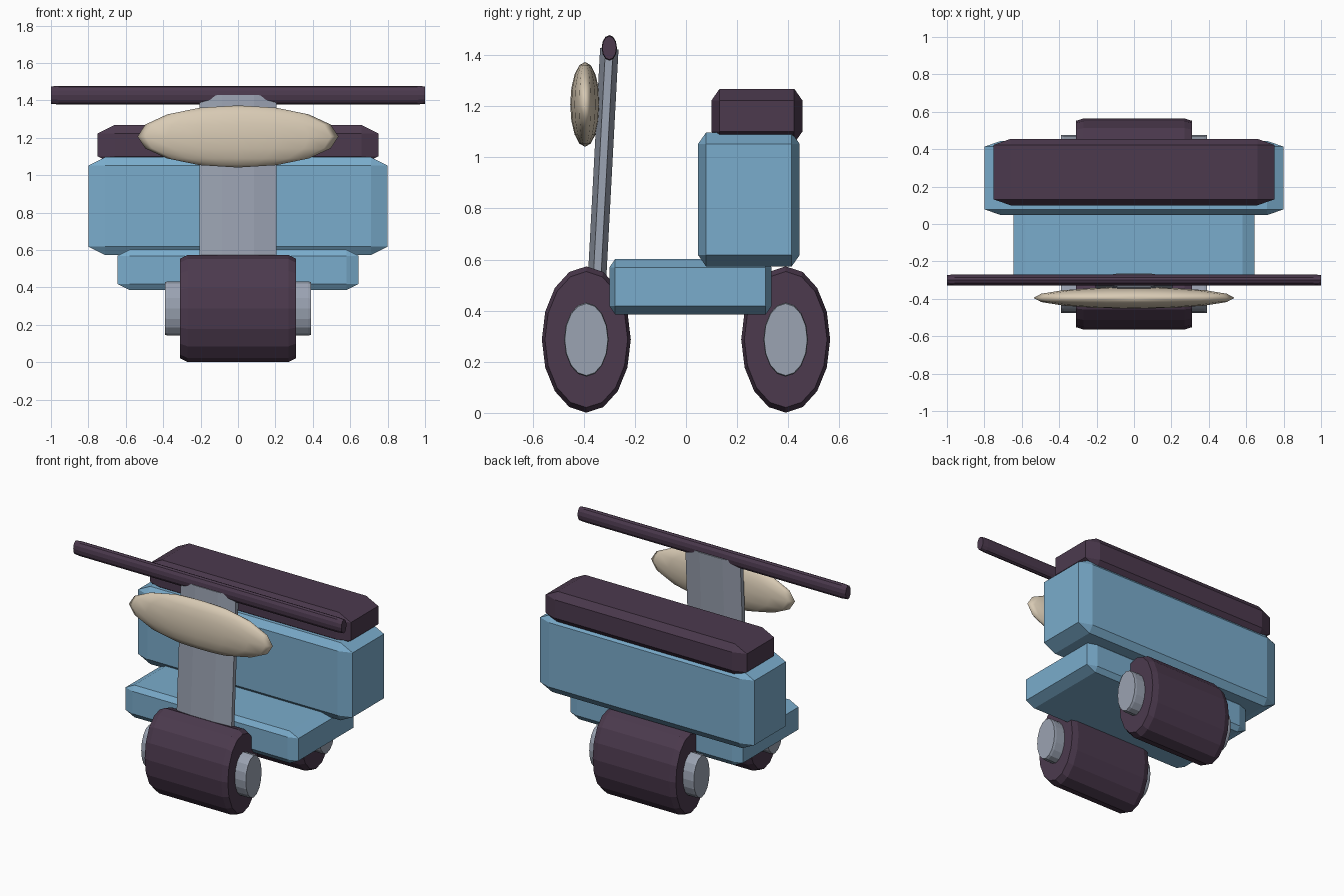
import bpy, bmesh, math
from mathutils import Matrix, Vector

if "Cube" in bpy.data.objects:
    bpy.data.objects.remove(bpy.data.objects["Cube"])


def material(name, rgb):
    m = bpy.data.materials.new(name)
    m.diffuse_color = (*rgb, 1)
    m.use_nodes = True
    m.node_tree.nodes["Principled BSDF"].inputs["Base Color"].default_value = m.diffuse_color
    return m


BLUE = material("sky_blue", (0.195, 0.413, 0.604))
DARK = material("dark_plum", (0.072, 0.042, 0.076))
GREY = material("cool_grey", (0.328, 0.366, 0.445))
CREAM = material("cream", (0.686, 0.591, 0.456))


def finish(name, bm, mat, smooth=False):
    bmesh.ops.recalc_face_normals(bm, faces=bm.faces)
    me = bpy.data.meshes.new(name)
    bm.to_mesh(me)
    bm.free()
    me.materials.append(mat)
    for p in me.polygons:
        p.use_smooth = smooth
    ob = bpy.data.objects.new(name, me)
    bpy.context.collection.objects.link(ob)
    return ob


def box(name, mat, lo, hi, bevel, stretch=(2.0, 0.7, 1.0)):
    """Chamfered box; the chamfer is stretched along each axis."""
    lo, hi, s = Vector(lo), Vector(hi), Vector(stretch)
    size = Vector([(hi[i] - lo[i]) / s[i] for i in range(3)])
    bm = bmesh.new()
    bmesh.ops.create_cube(bm, size=1, matrix=Matrix.Diagonal((*size, 1)))
    bmesh.ops.bevel(bm, geom=bm.edges[:], offset=bevel, segments=1, affect='EDGES')
    bmesh.ops.transform(bm, matrix=Matrix.Translation((lo + hi) / 2) @ Matrix.Diagonal((*s, 1)),
                        verts=bm.verts)
    return finish(name, bm, mat)


def turned(name, mat, profile, sides, ry, rz, centre):
    """Oval part along x from (x, radius factor) pairs."""
    bm = bmesh.new()
    rings = []
    for x, f in profile:
        rings.append([bm.verts.new((centre[0] + x,
                                    centre[1] + f * ry * math.cos(2 * math.pi * i / sides),
                                    centre[2] + f * rz * math.sin(2 * math.pi * i / sides)))
                      for i in range(sides)])
    for a, b in zip(rings, rings[1:]):
        for i in range(sides):
            j = (i + 1) % sides
            bm.faces.new((a[i], a[j], b[j], b[i]))
    bm.faces.new(rings[0])
    bm.faces.new(rings[-1])
    return finish(name, bm, mat)


# Wheels and hubs
for label, y in (("front", -0.39), ("back", 0.39)):
    c = (0, y, 0.287)
    turned(label + "_wheel", DARK, [(-0.31, 0.93), (-0.27, 1), (0.27, 1), (0.31, 0.93)],
           16, 0.174, 0.286, c)
    turned(label + "_hub", GREY, [(-0.39, 0.97), (-0.375, 1), (0.375, 1), (0.39, 0.97)],
           16, 0.087, 0.145, c)

# Body
box("floorboard", BLUE, (-0.645, -0.30, 0.385), (0.645, 0.335, 0.602), 0.033)
box("rear_body", BLUE, (-0.80, 0.047, 0.573), (0.80, 0.445, 1.097), 0.045)
box("seat", DARK, (-0.75, 0.10, 1.055), (0.75, 0.455, 1.268), 0.045)

# Steering column: flat-fronted octagon leaning back
bm = bmesh.new()
bmesh.ops.create_cone(bm, cap_ends=True, segments=8, radius1=1, radius2=1, depth=1,
                      matrix=Matrix.Rotation(math.pi / 8, 4, 'Z'))
k = math.cos(math.pi / 8)
widest = max(v.co.x for v in bm.verts)
bot, top = Vector((0, -0.352, 0.45)), Vector((0, -0.30, 1.425))
for v in bm.verts:
    t = v.co.z + 0.5
    p = bot.lerp(top, t)
    v.co = (v.co.x * 0.205 / widest, p.y + v.co.y * 0.036 / k, p.z - v.co.y * 0.003)
finish("steering_column", bm, GREY)

# Handlebar
turned("handlebar", DARK, [(-1, 0.92), (-0.96, 1), (0.96, 1), (1, 0.92)],
       12, 0.03, 0.05, (0, -0.30, 1.428))

# Headlight
bm = bmesh.new()
bmesh.ops.create_uvsphere(bm, u_segments=16, v_segments=8, radius=1,
                          matrix=Matrix.Translation((0, -0.395, 1.207))
                          @ Matrix.Diagonal((0.537, 0.058, 0.166, 1)))
finish("headlight", bm, CREAM, smooth=True)
